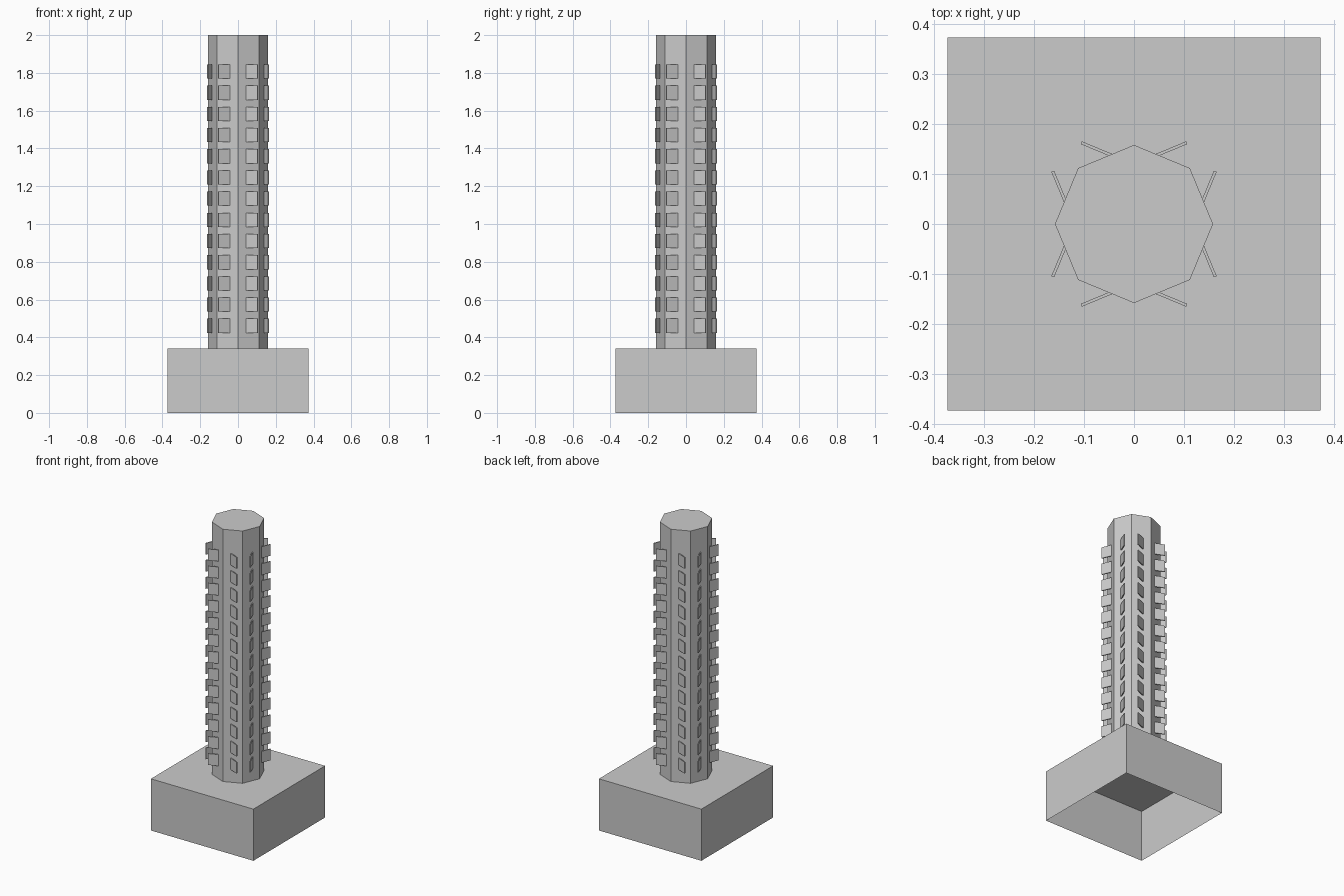
import bpy
import bmesh
from math import cos, sin, pi
from mathutils import Matrix, Vector

cube = bpy.data.objects.get("Cube")
if cube:
    bpy.data.objects.remove(cube)

GREY = (0.6, 0.6, 0.6, 1)
grey = bpy.data.materials.new("plain grey")
grey.use_nodes = True
grey.diffuse_color = GREY
grey.node_tree.nodes["Principled BSDF"].inputs["Base Color"].default_value = GREY

HALF, BASE_TOP, TOP, RADIUS = 0.373, 0.34, 2.0, 0.158


def add_object(name, bm):
    mesh = bpy.data.meshes.new(name)
    bm.to_mesh(mesh)
    bm.free()
    mesh.materials.append(grey)
    obj = bpy.data.objects.new(name, mesh)
    bpy.context.collection.objects.link(obj)
    return obj


# Hollow plinth, open underneath
bm = bmesh.new()
size = Matrix.Diagonal((2 * HALF, 2 * HALF, BASE_TOP, 1))
bmesh.ops.create_cube(bm, size=1, matrix=Matrix.Translation((0, 0, BASE_TOP / 2)) @ size)
bottom = [f for f in bm.faces if f.normal.z < -0.9]
bmesh.ops.delete(bm, geom=bottom, context="FACES_ONLY")
add_object("plinth", bm)

# Eight-sided column, with corners on the axes
bm = bmesh.new()
ring = [bm.verts.new((RADIUS * cos(i * pi / 4), RADIUS * sin(i * pi / 4), BASE_TOP)) for i in range(8)]
shaft = bmesh.ops.extrude_face_region(bm, geom=[bm.faces.new(ring)])
bmesh.ops.translate(bm, vec=(0, 0, TOP - BASE_TOP),
                    verts=[v for v in shaft["geom"] if isinstance(v, bmesh.types.BMVert)])
bmesh.ops.recalc_face_normals(bm, faces=bm.faces[:])
add_object("column", bm)

# Thin fins leaning out toward the diagonals, in pairs on every quarter
bm = bmesh.new()
size = Matrix.Diagonal((0.068, 0.006, 0.075, 1))
for quarter in range(4):
    turn = Matrix.Rotation(quarter * pi / 2, 4, "Z")
    for centre, angle in (((0.074, 0.1495), pi / 8), ((0.1495, 0.074), 3 * pi / 8)):
        for row in range(13):
            spot = Matrix.Translation(Vector((*centre, 0.461 + row * 0.1122)))
            bmesh.ops.create_cube(bm, size=1, matrix=turn @ spot @ Matrix.Rotation(angle, 4, "Z") @ size)
add_object("fins", bm)
